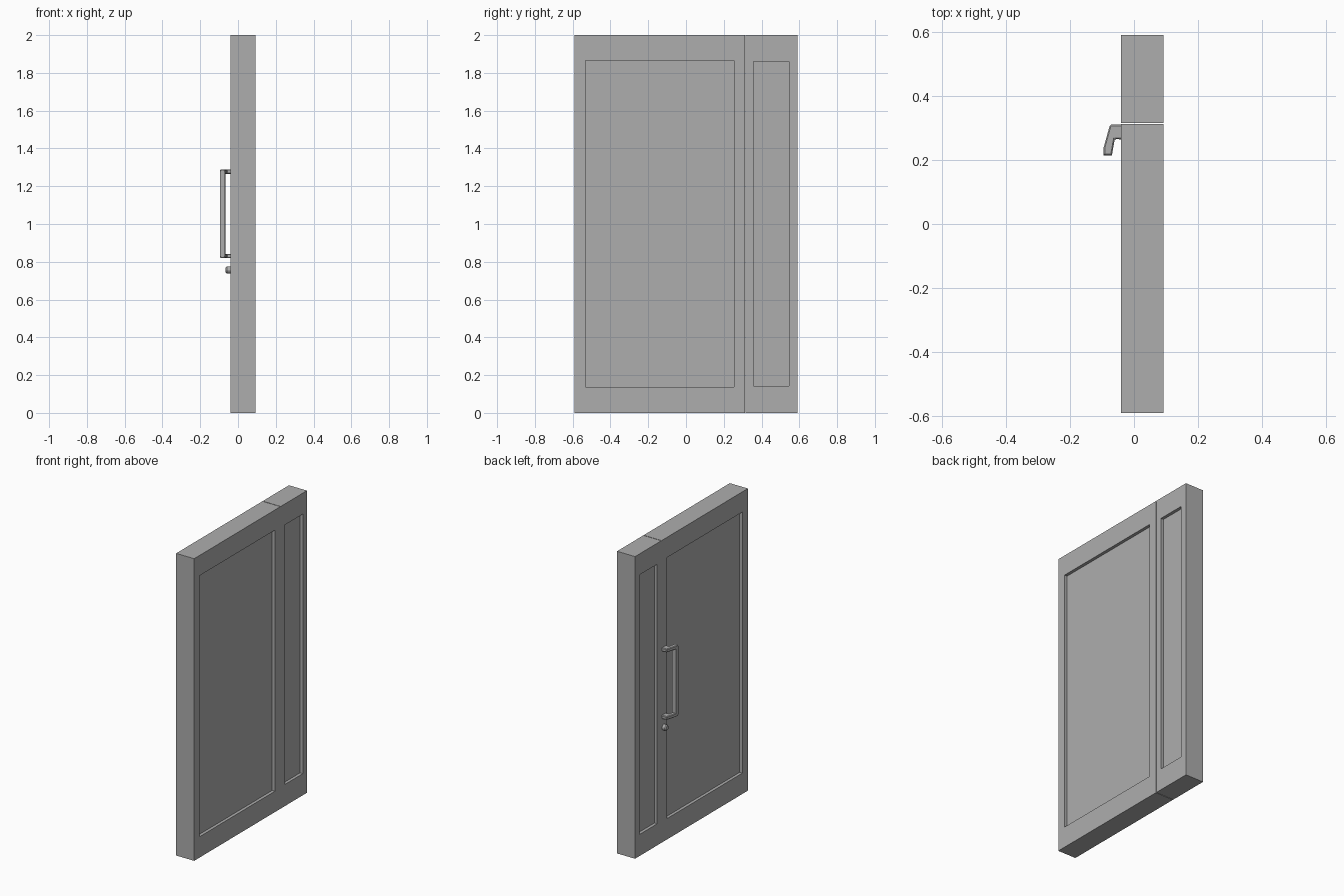
import bpy, bmesh, math

old = bpy.data.objects.get("Cube")
if old:
    bpy.data.objects.remove(old, do_unlink=True)

# Single flat colour
SHADE = (0.42, 0.42, 0.42, 1)
grey = bpy.data.materials.new("mid grey")
grey.use_nodes = True
grey.diffuse_color = SHADE
grey.node_tree.nodes["Principled BSDF"].inputs["Base Color"].default_value = SHADE

BACK, FRONT, RECESS = -0.04, 0.092, 0.02


def add_object(name, bm):
    bmesh.ops.recalc_face_normals(bm, faces=bm.faces)
    mesh = bpy.data.meshes.new(name)
    bm.to_mesh(mesh)
    bm.free()
    mesh.materials.append(grey)
    obj = bpy.data.objects.new(name, mesh)
    bpy.context.collection.objects.link(obj)
    return obj


def loft(bm, loops):
    """Skin a row of matching point loops and cap both ends."""
    rings = [[bm.verts.new(p) for p in loop] for loop in loops]
    for a, b in zip(rings, rings[1:]):
        for i in range(len(a)):
            j = (i + 1) % len(a)
            bm.faces.new((a[i], a[j], b[j], b[i]))
    bm.faces.new(rings[0])
    bm.faces.new(rings[-1])


def rect(x, y0, y1, z0, z1):
    return [(x, y0, z0), (x, y1, z0), (x, y1, z1), (x, y0, z1)]


def door_leaf(name, outer, inner):
    """Solid leaf with a recessed panel on both faces."""
    bm = bmesh.new()
    loft(bm, [rect(BACK + RECESS, *inner), rect(BACK, *inner),
              rect(BACK, *outer), rect(FRONT, *outer),
              rect(FRONT, *inner), rect(FRONT - RECESS, *inner)])
    add_object(name, bm)


def prism(bm, outline, z0, z1):
    loft(bm, [[(x, y, z) for x, y in outline] for z in (z0, z1)])


# Two door leaves with a hairline gap between them
door_leaf("main_door_leaf", (-0.59, 0.312, 0, 2), (-0.532, 0.255, 0.138, 1.866))
door_leaf("side_door_leaf", (0.3155, 0.59, 0, 2), (0.358, 0.546, 0.143, 1.861))

# Pull handle: two cranked arms, set into the door, joined by an upright bar
arm = [(BACK + 0.005, 0.31), (-0.075, 0.31), (-0.095, 0.238), (-0.095, 0.214),
       (-0.069, 0.214), (-0.06, 0.265), (BACK + 0.005, 0.264)]
grip = [(-0.095, 0.214), (-0.069, 0.214), (-0.065, 0.24), (-0.0945, 0.24)]
for name, z in (("lower_handle_arm", 0.819), ("upper_handle_arm", 1.266)):
    bm = bmesh.new()
    prism(bm, arm, z, z + 0.023)
    obj = add_object(name, bm)
    bevel = obj.modifiers.new("chamfer", 'BEVEL')
    bevel.width = 0.004
    bevel.segments = 1
bm = bmesh.new()
prism(bm, grip, 0.828, 1.28)
add_object("handle_grip", bm)

# Lock cylinder below the handle, with a chamfered rim
bm = bmesh.new()
profile = [(0, 0.019), (0.019, 0.019), (0.026, 0.013)]
steps = [2 * math.pi * i / 12 for i in range(12)]
loft(bm, [[(BACK - d, 0.289 + r * math.cos(a), 0.757 + r * math.sin(a)) for a in steps]
          for d, r in profile])
add_object("lock_cylinder", bm)
